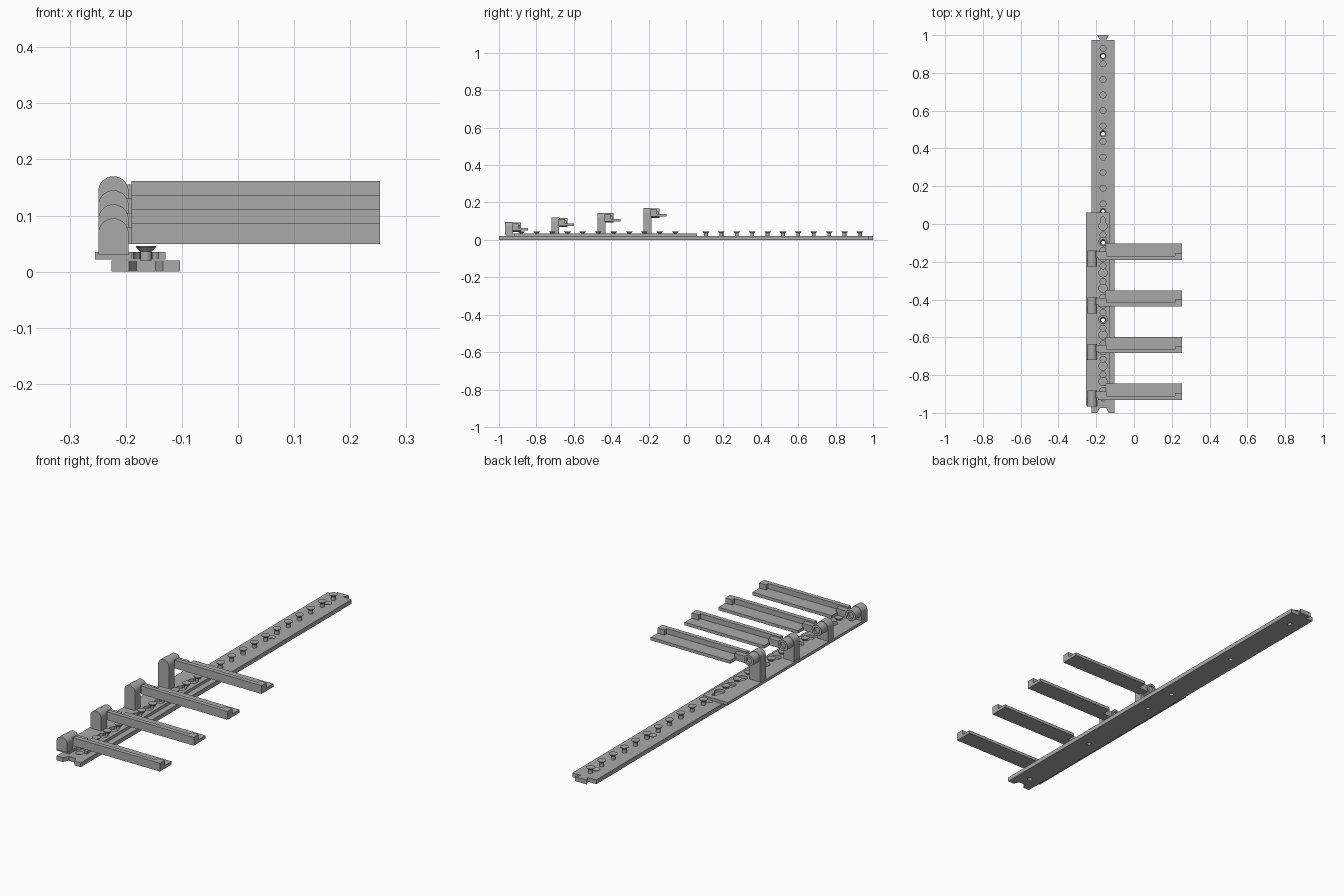
import bpy, bmesh, math
from mathutils import Matrix, Vector

cube = bpy.data.objects.get("Cube")
if cube:
    bpy.data.objects.remove(cube, do_unlink=True)

grey = bpy.data.materials.new("plain grey")
grey.use_nodes = True
grey.diffuse_color = (0.4, 0.4, 0.4, 1)
grey.node_tree.nodes["Principled BSDF"].inputs["Base Color"].default_value = (0.4, 0.4, 0.4, 1)

CX = -0.164        # centre line of the rail
PITCH = 0.0823     # peg spacing
MODULE = 12 * PITCH


def finish(bm, name, smooth=False):
    bmesh.ops.recalc_face_normals(bm, faces=bm.faces)
    mesh = bpy.data.meshes.new(name)
    bm.to_mesh(mesh)
    bm.free()
    obj = bpy.data.objects.new(name, mesh)
    bpy.context.collection.objects.link(obj)
    mesh.materials.append(grey)
    if smooth:
        smooth_shade(obj)
    return obj


def activate(obj):
    bpy.ops.object.select_all(action='DESELECT')
    obj.select_set(True)
    bpy.context.view_layer.objects.active = obj


def smooth_shade(obj):
    activate(obj)
    bpy.ops.object.shade_smooth_by_angle(angle=math.radians(35))


def add_prism(bm, points, start, depth):
    """Extrude a closed outline of 3D offsets by the depth vector."""
    face = bm.faces.new([bm.verts.new(Vector(p) + Vector(start)) for p in points])
    top = bmesh.ops.extrude_face_region(bm, geom=[face])["geom"]
    bmesh.ops.translate(bm, verts=[v for v in top if isinstance(v, bmesh.types.BMVert)], vec=depth)


def add_box(bm, x0, x1, y0, y1, z0, z1):
    add_prism(bm, [(x0, y0, 0), (x1, y0, 0), (x1, y1, 0), (x0, y1, 0)], (0, 0, z0), (0, 0, z1 - z0))


def add_cone(bm, x, y, z0, z1, r0, r1, sides=24):
    bmesh.ops.create_cone(bm, cap_ends=True, segments=sides, radius1=r0, radius2=r1, depth=z1 - z0,
                          matrix=Matrix.Translation((x, y, (z0 + z1) / 2)))


def arc(r, a0, a1, steps):
    return [(r * math.cos(math.radians(a0 + (a1 - a0) * i / steps)),
             r * math.sin(math.radians(a0 + (a1 - a0) * i / steps))) for i in range(steps + 1)]


def cut(obj, cutter):
    cutter.hide_render = True
    activate(obj)
    mod = obj.modifiers.new("cut", 'BOOLEAN')
    mod.operation = 'DIFFERENCE'
    mod.solver = 'EXACT'
    mod.object = cutter
    bpy.ops.object.modifier_apply(modifier=mod.name)
    bpy.data.objects.remove(cutter, do_unlink=True)
    smooth_shade(obj)


# Base rail with a dovetail tab at the back and a matching notch at the front
half = 0.061
dovetail = [(0.017, 0), (0.03, 0.025)]
outline = [(-half, -1), (-dovetail[1][0], -1 ), (-dovetail[0][0], -0.975),
           (dovetail[0][0], -0.975), (dovetail[1][0], -1), (half, -1), (half, 0.975)]
# The notch narrows outward side to side the same way as the tab
outline[1], outline[2] = (-0.03, -1), (-0.017, -0.975)
outline += [(x, 0.975 + y) for x, y in dovetail]
outline += [(-x, 0.975 + y) for x, y in reversed(dovetail)]
outline += [(-half, 0.975)]
bm = bmesh.new()
add_prism(bm, [(x, y, 0) for x, y in outline], (CX, 0, 0), (0, 0, 0.02))
rail = finish(bm, "base_rail")

# Screw holes through the rail, countersunk at the top
bm = bmesh.new()
for module in range(2):
    for y in (0.889, 0.478, 0.066):
        add_cone(bm, CX, y - module * MODULE, -0.01, 0.0105, 0.01, 0.01)
holes = finish(bm, "hole_cutter")
cut(rail, holes)
bm = bmesh.new()
for module in range(2):
    for y in (0.889, 0.478, 0.066):
        add_cone(bm, CX, y - module * MODULE, 0.01, 0.022, 0.0095, 0.018)
cut(rail, finish(bm, "countersink_cutter"))

# Mushroom pegs along the rail
bm = bmesh.new()
for module in range(2):
    for i in range(11):
        y = 0.93 - i * PITCH - module * MODULE
        add_cone(bm, CX, y, 0.019, 0.037, 0.01, 0.01)
        add_cone(bm, CX, y, 0.036, 0.044, 0.01, 0.018)
        add_cone(bm, CX, y, 0.044, 0.046, 0.018, 0.018)
finish(bm, "rail_pegs", True)

# Sliding plate, stepped back at its front right corner
bm = bmesh.new()
add_prism(bm, [(-0.255, -0.96, 0), (-0.19, -0.96, 0), (-0.19, -0.917, 0), (-0.129, -0.917, 0),
               (-0.129, 0.06, 0), (-0.255, 0.06, 0)], (0, 0, 0.022), (0, 0, 0.013))
plate = finish(bm, "sliding_plate")

# Keyhole slots: narrow end at each peg, wide end in front of it
keyhole = arc(0.012, 0, 180, 12) + [(x, y - 0.036) for x, y in arc(0.022, 123, 417, 24)]
bm = bmesh.new()
for i in range(12):
    add_prism(bm, [(x, y, 0) for x, y in keyhole], (CX, 0.025 - i * PITCH, 0.01), (0, 0, 0.04))
cut(plate, finish(bm, "keyhole_cutter"))

# Four hinge posts with arms, each lower towards the front
PX, R = -0.222, 0.027
for i in range(4):
    y = -0.19 - i * 3 * PITCH
    top = 0.17 - i * 0.025
    hub = top - R

    # Round topped post
    bm = bmesh.new()
    profile = [(R, 0.03 - hub)] + arc(R, 0, 180, 20) + [(-R, 0.03 - hub)]
    add_prism(bm, [(x, 0, z) for x, z in profile], (PX, y - 0.036, hub), (0, 0.042, 0))
    finish(bm, f"hinge_post_{i + 1}", True)

    # Hollow hinge barrel behind the post
    bm = bmesh.new()
    rings = []
    for r, dy in ((0.025, 0), (0.025, 0.044), (0.015, 0.044), (0.015, 0.034)):
        rings.append([bm.verts.new((PX + x, y + 0.005 + dy, hub + z)) for x, z in arc(r, 0, 345, 23)])
    for a, b in zip(rings, rings[1:]):
        for k in range(24):
            bm.faces.new((a[k], a[(k + 1) % 24], b[(k + 1) % 24], b[k]))
    bm.faces.new(rings[0])
    bm.faces.new(rings[-1])
    finish(bm, f"hinge_barrel_{i + 1}", True)

    # Neck joining the barrel to the arm
    low = top - 0.046
    bm = bmesh.new()
    add_box(bm, PX + 0.018, -0.145, y + 0.01, y + 0.044, low, low + 0.031)
    finish(bm, f"arm_neck_{i + 1}")

    # Arm: flat ledge, upright front wall, thicker end stop
    bm = bmesh.new()
    L = [(0, 0), (0.086, 0), (0.086, 0.014), (0.02, 0.014), (0.02, 0.038), (0, 0.038)]
    add_prism(bm, [(0, a, b) for a, b in L], (-0.152, y, low), (0.405, 0, 0))
    finish(bm, f"arm_{i + 1}")
    bm = bmesh.new()
    add_box(bm, 0.218, 0.253, y + 0.019, y + 0.036, low + 0.013, low + 0.038)
    finish(bm, f"arm_end_stop_{i + 1}")
    bm = bmesh.new()
    add_box(bm, -0.19, -0.15, y, y + 0.02, low, low + 0.038)
    finish(bm, f"arm_root_{i + 1}")
